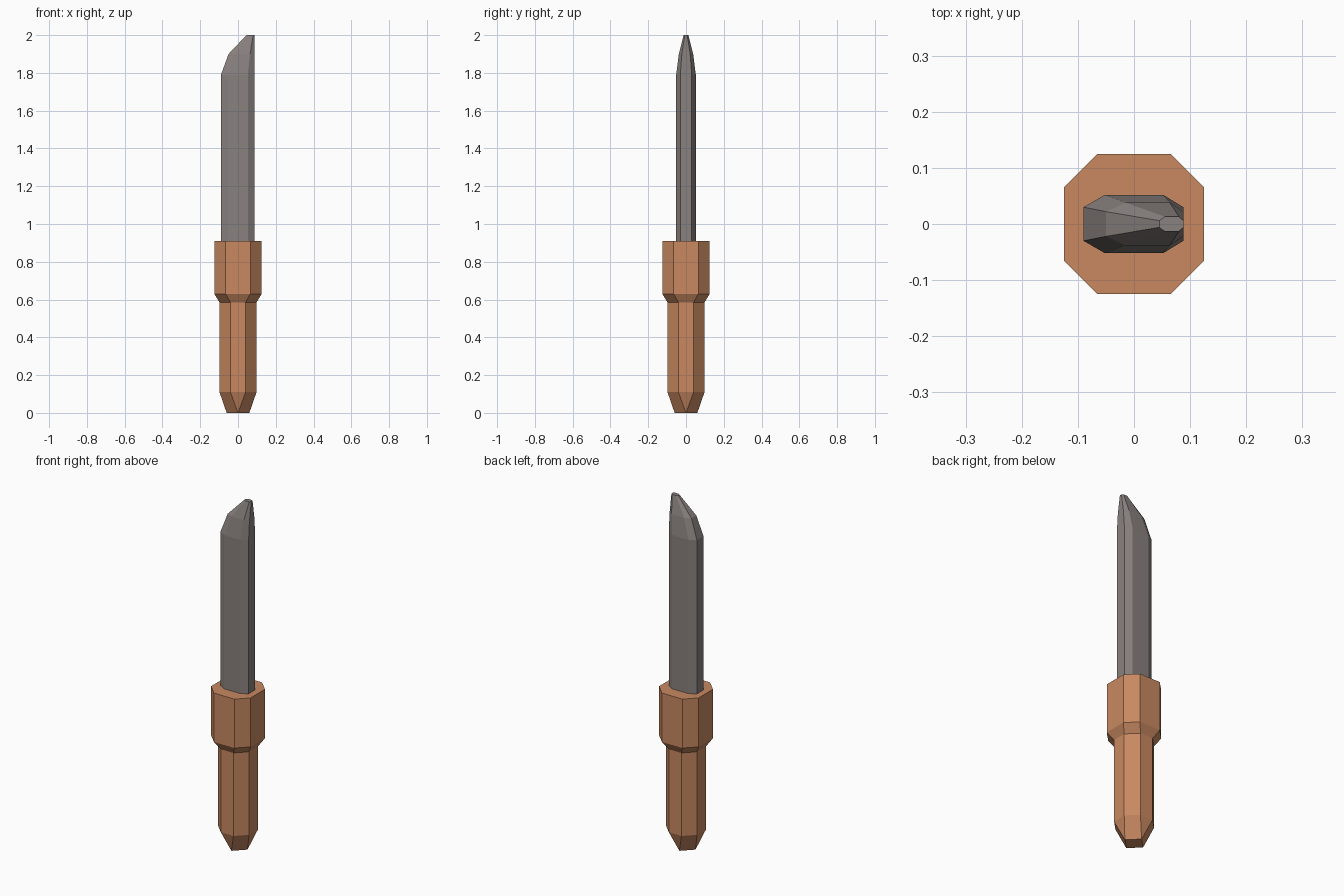
import bpy, bmesh

if "Cube" in bpy.data.objects:
    bpy.data.objects.remove(bpy.data.objects["Cube"])

def material(name, color):
    m = bpy.data.materials.new(name)
    m.diffuse_color = (*color, 1)
    m.use_nodes = True
    m.node_tree.nodes["Principled BSDF"].inputs["Base Color"].default_value = m.diffuse_color
    return m

def loft(name, rings, mat):
    """Skin a stack of equal-length rings, cap both ends, merge doubled points."""
    bm = bmesh.new()
    loops = [[bm.verts.new(p) for p in ring] for ring in rings]
    n = len(loops[0])
    for lo, hi in zip(loops, loops[1:]):
        for i in range(n):
            j = (i + 1) % n
            bm.faces.new((lo[i], lo[j], hi[j], hi[i]))
    bm.faces.new(loops[0][::-1])
    bm.faces.new(loops[-1])
    bmesh.ops.remove_doubles(bm, verts=bm.verts, dist=1e-5)
    bmesh.ops.recalc_face_normals(bm, faces=bm.faces)
    me = bpy.data.meshes.new(name)
    bm.to_mesh(me)
    bm.free()
    me.materials.append(mat)
    ob = bpy.data.objects.new(name, me)
    bpy.context.collection.objects.link(ob)
    return ob

def octagon(a, b, z):
    return [(x, y, z) for x, y in ((a, b), (b, a), (-b, a), (-a, b),
                                   (-a, -b), (-b, -a), (b, -a), (a, -b))]

def blade_ring(z, x0, x1, x2, x3, y_end, y_mid):
    half = [(x3, y_end), (x2, y_mid), (x1, y_mid), (x0, y_end)]
    return [(x, y, z) for x, y in half] + [(x, -y, z) for x, y in reversed(half)]

copper = material("copper_brown", (0.58, 0.25, 0.12))
steel = material("warm_grey", (0.25, 0.22, 0.21))

# Handle: diamond pommel, octagonal grip, wide collar
loft("handle", [octagon(0.06, 0.0, 0.0), octagon(0.098, 0.04, 0.11),
                octagon(0.098, 0.04, 0.585), octagon(0.125, 0.065, 0.63),
                octagon(0.125, 0.065, 0.91)], copper)

# Blade: bevelled bar with a slanted, tapering tip
loft("blade", [blade_ring(0.91, -0.09, -0.052, 0.052, 0.088, 0.03, 0.052),
               blade_ring(1.79, -0.09, -0.052, 0.052, 0.088, 0.03, 0.052),
               blade_ring(1.90, -0.05, -0.015, 0.064, 0.088, 0.022, 0.038),
               blade_ring(2.00, 0.045, 0.055, 0.08, 0.088, 0.006, 0.013)], steel)
